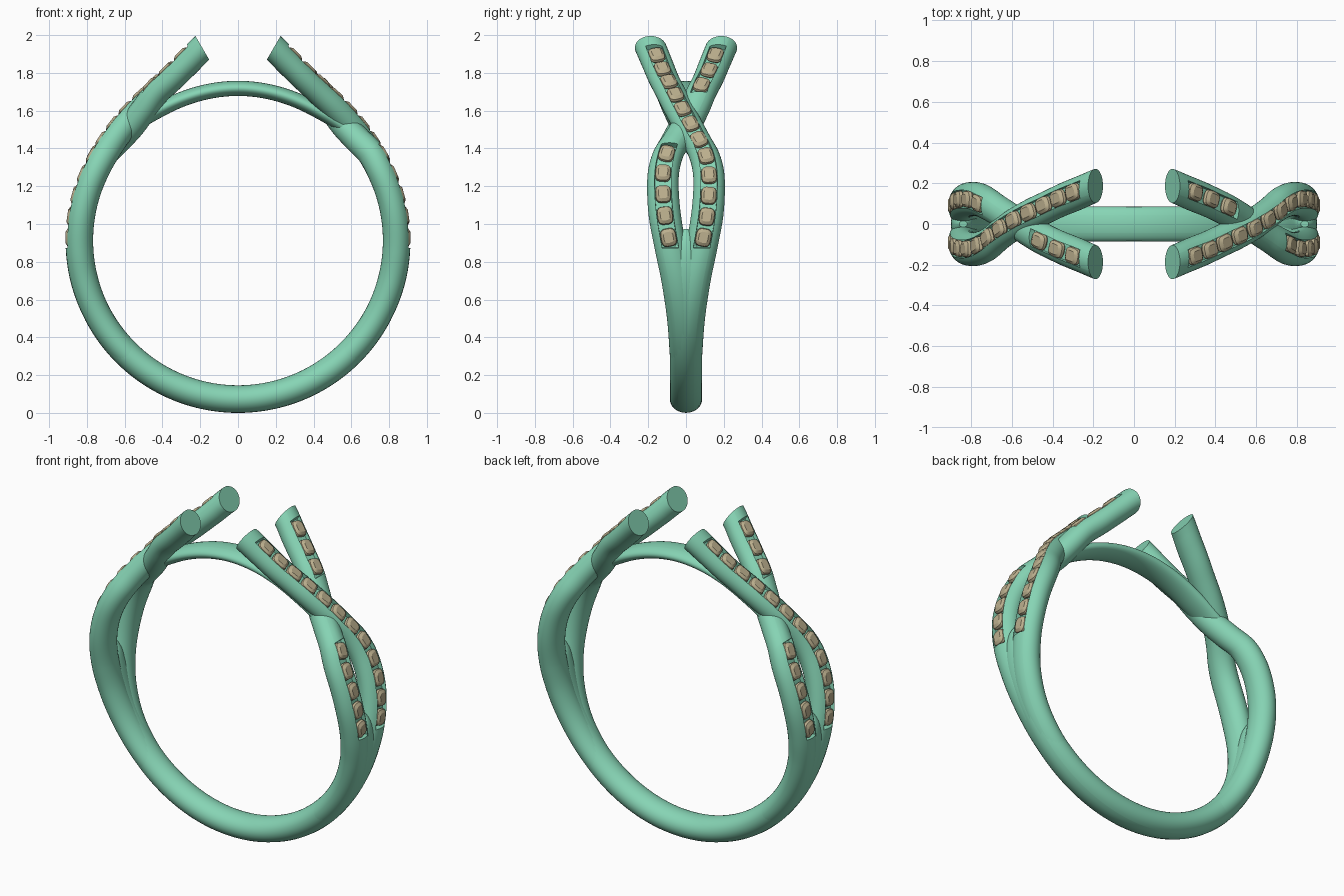
import bpy, bmesh
from math import sin, cos, pi, radians, sqrt
from mathutils import Vector

if "Cube" in bpy.data.objects:
    bpy.data.objects.remove(bpy.data.objects["Cube"])

CZ = 0.913                      # height of the ring centre
GROOVE, FLOOR = 0.044, 0.036    # half width of stone channel, floor height


def material(name, color):
    m = bpy.data.materials.new(name)
    m.diffuse_color = color
    m.use_nodes = True
    m.node_tree.nodes["Principled BSDF"].inputs["Base Color"].default_value = m.diffuse_color
    return m


METAL = material("green_metal", (0.24, 0.66, 0.46, 1))
STONE = material("tan_stone", (0.50, 0.43, 0.27, 1))


def interp(table, a):
    """Smooth interpolation of rows (angle, v1, v2, ...)."""
    n = len(table)
    a = min(max(a, table[0][0]), table[-1][0])
    i = max(k for k in range(n - 1) if table[k][0] <= a)
    p, q = table[i], table[i + 1]
    o, r = table[max(i - 1, 0)], table[min(i + 2, n - 1)]
    h = q[0] - p[0]
    t = (a - p[0]) / h
    out = []
    for k in range(1, len(p)):
        m0 = (q[k] - o[k]) / (q[0] - o[0]) * h
        m1 = (r[k] - p[k]) / (r[0] - p[0]) * h
        out.append((2*t**3 - 3*t*t + 1) * p[k] + (t**3 - 2*t*t + t) * m0
                   + (3*t*t - 2*t**3) * q[k] + (t**3 - t*t) * m1)
    return out


def frame(table, a):
    """Centre, tangent, outward normal and half sizes at an angle."""
    def pos(b):
        r, y = interp(table, b)[:2]
        return Vector((r * cos(radians(b)), y, CZ + r * sin(radians(b))))
    lo, hi = max(a - 0.3, table[0][0]), min(a + 0.3, table[-1][0])
    t = (pos(hi) - pos(lo)).normalized()
    nrm = Vector((t.z, 0, -t.x)).normalized()
    return pos(a), t, nrm, interp(table, a)[2:]


def finish(bm, name, mat, angle=35):
    bmesh.ops.remove_doubles(bm, verts=bm.verts, dist=1e-5)
    bmesh.ops.recalc_face_normals(bm, faces=bm.faces)
    me = bpy.data.meshes.new(name)
    bm.to_mesh(me)
    bm.free()
    me.materials.append(mat)
    ob = bpy.data.objects.new(name, me)
    bpy.context.collection.objects.link(ob)
    bpy.ops.object.select_all(action='DESELECT')
    ob.select_set(True)
    bpy.context.view_layer.objects.active = ob
    bpy.ops.object.shade_smooth_by_angle(angle=radians(angle))
    return ob


def profile(hw, hh, cut):
    """Oval section, with an optional flat channel on the outside."""
    def height(y):
        return hh * sqrt(max(0, 1 - (y / hw) ** 2))
    g = min(GROOVE, hw * 0.52)
    start = math_acos(g / hw)
    pts = []
    for k in range(29):
        p = start - (pi + 2 * start) * k / 28
        pts.append((hw * cos(p), hh * sin(p)))
    for s in (-0.97, -0.5, 0, 0.5, 0.97):
        pts.append((g * s, FLOOR if cut else height(g * s)))
    return pts


def math_acos(v):
    from math import acos
    return acos(v)


def sweep(name, table, grooves=(), flat_end=False, step=1.5):
    a0, a1 = table[0][0], table[-1][0]
    n = round((a1 - a0) / step)
    stations = [a0 + (a1 - a0) * k / n for k in range(n + 1)]
    for g0, g1 in grooves:
        stations += [g0 - 0.02, g0 + 0.02, g1 - 0.02, g1 + 0.02]
    bm = bmesh.new()
    rings = []
    for a in sorted(stations):
        c, t, nrm, (hw, hh) = frame(table, a)
        if flat_end and a > 72:
            nrm = nrm.lerp(Vector((0.5, 0, 0.86)), (a - 72) / (a1 - 72)).normalized()
        cut = any(g0 < a < g1 for g0, g1 in grooves)
        rings.append([bm.verts.new(c + Vector((0, y, 0)) + nrm * h)
                      for y, h in profile(hw, hh, cut)])
    for r, s in zip(rings, rings[1:]):
        for k in range(len(r)):
            j = (k + 1) % len(r)
            bm.faces.new((r[k], r[j], s[j], s[k]))
    bm.faces.new(rings[0])
    bm.faces.new(rings[-1])
    return finish(bm, name, METAL)


def add_stone(bm, c, t, nrm):
    """Cushion-cut stone: pointed-in base, girdle and small table."""
    side = nrm.cross(t)
    rings = []
    for scale, h in ((0.75, 0.030), (1, 0.048), (0.93, 0.062), (0.6, 0.073)):
        ring = []
        for k in range(16):
            p = 2 * pi * (k + 0.5) / 16
            u, v = [abs(f) ** 0.6 * (1 if f > 0 else -1) for f in (cos(p), sin(p))]
            ring.append(bm.verts.new(c + t * (0.049 * scale * u)
                                     + side * (0.042 * scale * v) + nrm * h))
        rings.append(ring)
    for r, s in zip(rings, rings[1:]):
        for k in range(16):
            j = (k + 1) % 16
            bm.faces.new((r[k], r[j], s[j], s[k]))
    bm.faces.new(rings[0])
    bm.faces.new(rings[-1])


def stones(name, table, rows):
    bm = bmesh.new()
    for a0, a1, count in rows:
        # even spacing by arc length
        dense = [a0 + (a1 - a0) * k / 300 for k in range(301)]
        dist = [0]
        for p, q in zip(dense, dense[1:]):
            dist.append(dist[-1] + (frame(table, q)[0] - frame(table, p)[0]).length)
        for k in range(count):
            goal = dist[-1] * k / (count - 1)
            i = min(range(301), key=lambda m: abs(dist[m] - goal))
            add_stone(bm, *frame(table, dense[i])[:3])
    return finish(bm, name, STONE, 25)


# Strand path: angle, radius, y, half width, half thickness
over = [(-50, .84, 0, .083, .070), (-30, .84, .015, .085, .072), (-15, .84, .045, .085, .073),
        (-4, .84, .078, .085, .073), (8, .84, .11, .086, .073), (18, .84, .122, .084, .073),
        (26, .84, .118, .083, .073), (33, .842, .093, .083, .073), (40, .848, .045, .083, .072),
        (47, .858, 0, .083, .071), (54, .872, -.042, .083, .070), (61, .893, -.08, .083, .069),
        (67.5, .925, -.118, .083, .069), (73.9, .975, -.152, .084, .070),
        (79.5, 1.037, -.187, .084, .073)]
under = [(a, r - (.03 if a == 47 else .02 if a in (40, 54) else 0), -y, w, h)
         for a, r, y, w, h in over]

parts = [
    sweep("over_strand", over, [(-2.5, 76.8)], True),
    sweep("under_strand", under, [(-2.5, 34), (58.5, 76.8)], True),
    stones("over_stones", over, [(1, 74.5, 12)]),
    stones("under_stones", under, [(1, 31, 5), (61.5, 74.5, 3)]),
]

# The other shoulder is the same, turned half way round
for ob in parts:
    twin = ob.copy()
    twin.name = ob.name + "_left"
    ob.name += "_right"
    twin.rotation_euler.z = pi
    bpy.context.collection.objects.link(twin)

# Lower band, filling the fork between the strands
half = [(0, .84, 0, .086, .073), (50, .84, 0, .087, .073), (66, .84, 0, .1, .072),
        (78, .84, 0, .112, .069), (85, .84, 0, .095, .062), (91, .84, 0, .05, .045),
        (94, .84, 0, .015, .02)]
band = [(-90 - a, *v) for a, *v in reversed(half)] + [(-90 + a, *v) for a, *v in half[1:]]
sweep("lower_band", band)

# Thin bridge under the open top
arch = [(38, .835, 0, .06, .035), (48, .822, 0, .08, .04), (60, .806, 0, .085, .04),
        (90, .805, 0, .085, .04)]
bridge = arch + [(180 - a, *v) for a, *v in reversed(arch[:-1])]
sweep("top_bridge", bridge)
